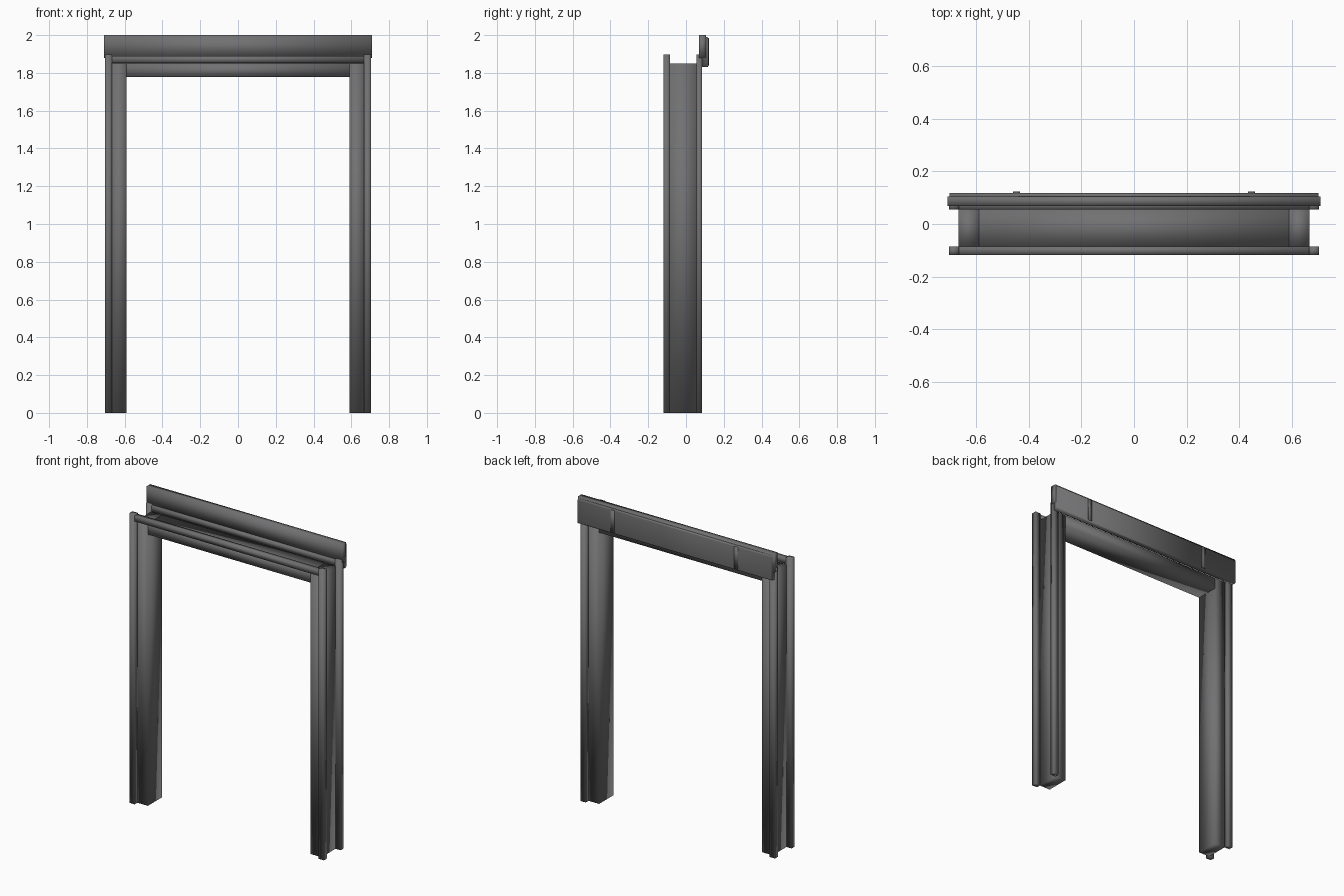
import bpy
import bmesh

cube = bpy.data.objects.get("Cube")
if cube:
    bpy.data.objects.remove(cube, do_unlink=True)

metal = bpy.data.materials.new("dark grey metal")
metal.use_nodes = True
GREY = (0.165, 0.165, 0.17, 1.0)
metal.diffuse_color = GREY
metal.node_tree.nodes["Principled BSDF"].inputs["Base Color"].default_value = GREY


def box(name, x, y, z, rounding=0.0):
    """Soft-shaded bar spanning the given ranges, optionally rounded along x."""
    bm = bmesh.new()
    bmesh.ops.create_cube(bm, size=1)
    for v in bm.verts:
        for i, (low, high) in enumerate((x, y, z)):
            v.co[i] = low if v.co[i] < 0 else high
    if rounding:
        edges = [e for e in bm.edges
                 if abs(e.verts[0].co.x - e.verts[1].co.x) > rounding]
        bmesh.ops.bevel(bm, geom=edges, offset=rounding, segments=3,
                        profile=0.5, affect='EDGES')
    bmesh.ops.recalc_face_normals(bm, faces=bm.faces)
    for f in bm.faces:
        f.smooth = True
    mesh = bpy.data.meshes.new(name)
    bm.to_mesh(mesh)
    bm.free()
    mesh.materials.append(metal)
    obj = bpy.data.objects.new(name, mesh)
    bpy.context.collection.objects.link(obj)
    return obj


def pair(name, x, y, z):
    """The same bar on both sides."""
    box("left_" + name, x, y, z)
    box("right_" + name, (-x[1], -x[0]), y, z)


# Inner lining of the opening
LINING = (-0.09, 0.057)
pair("jamb", (0.59, 0.668), LINING, (0, 1.85))
box("head_lining", (-0.59, 0.59), LINING, (1.777, 1.85))

# Trim strips around the front and back edges
for side, depth in (("front", (-0.118, -0.086)), ("back", (0.055, 0.086))):
    pair(side + "_trim_post", (0.666, 0.705), depth, (0, 1.897))
    box(side + "_trim_rail", (-0.666, 0.666), depth, (1.853, 1.89))

# Header board with a rounded cover behind it
box("header_board", (-0.71, 0.71), (0.068, 0.105), (1.88, 2))
box("header_cover", (-0.703, 0.703), (0.083, 0.118), (1.83, 1.99), 0.008)

# Thin clips over the cover
pair("cover_clip", (0.435, 0.46), (0.115, 0.123), (1.84, 1.985))
